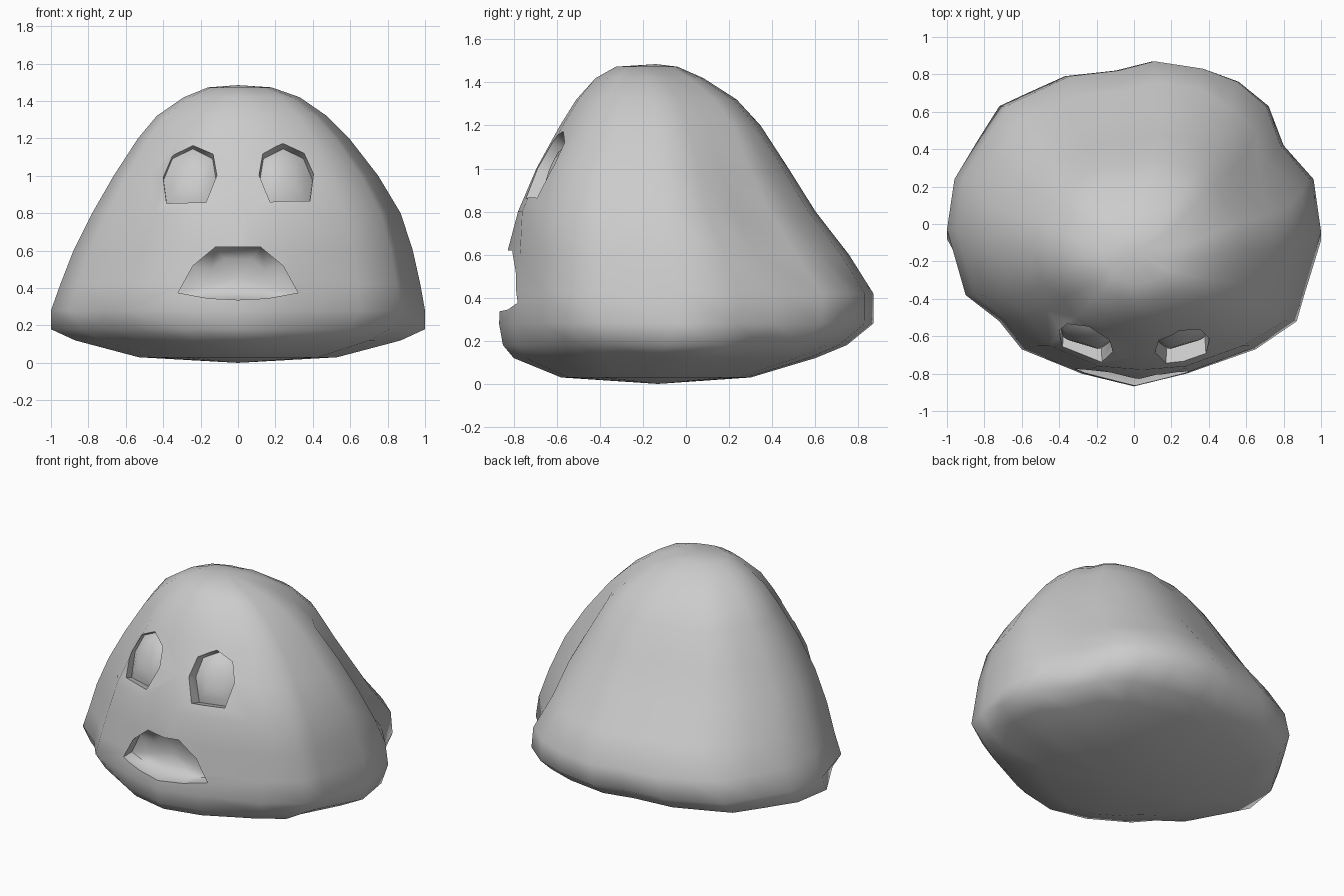
import bpy, bmesh, math

if "Cube" in bpy.data.objects:
    bpy.data.objects.remove(bpy.data.objects["Cube"])

gray = bpy.data.materials.new("plain_gray")
gray.diffuse_color = (0.6, 0.6, 0.6, 1)
gray.use_nodes = True
gray.node_tree.nodes["Principled BSDF"].inputs["Base Color"].default_value = gray.diffuse_color


def make_object(name, rings, start=None, end=None):
    """Loft equal-length rings; close each end with a centre point or a flat cap."""
    bm = bmesh.new()
    loops = [[bm.verts.new(p) for p in ring] for ring in rings]
    n = len(loops[0])
    for a, b in zip(loops, loops[1:]):
        for i in range(n):
            j = (i + 1) % n
            bm.faces.new((a[i], a[j], b[j], b[i]))
    for loop, tip in ((loops[0], start), (loops[-1], end)):
        if tip is None:
            bm.faces.new(loop)
        else:
            c = bm.verts.new(tip)
            for i in range(n):
                bm.faces.new((loop[i], loop[(i + 1) % n], c))
    bmesh.ops.recalc_face_normals(bm, faces=bm.faces)
    me = bpy.data.meshes.new(name)
    bm.to_mesh(me)
    bm.free()
    me.materials.append(gray)
    ob = bpy.data.objects.new(name, me)
    bpy.context.collection.objects.link(ob)
    return ob


# Uneven plan outline of the lump
outline = [(-1, -.03), (-.96, .24), (-.84, .44), (-.72, .63), (-.57, .70), (-.37, .79),
           (-.1, .82), (.1, .87), (.37, .83), (.56, .76), (.72, .63), (.80, .42),
           (.96, .24), (1, -.04), (.91, -.38), (.87, -.52), (.65, -.67), (.28, -.80),
           (0, -.868), (-.28, -.80), (-.6, -.67), (-.72, -.52), (-.9, -.38)]

# Height, left, right, front and back of each level
levels = [(.03, -.53, .53, -.58, .30), (.12, -.87, .87, -.80, .60),
          (.18, -1.0, 1.0, -.85, .745), (.28, -1.0, 1.0, -.868, .868),
          (.42, -.95, .975, -.86, .868), (.60, -.88, .935, -.833, .755),
          (.80, -.78, .87, -.78, .60), (1.0, -.665, .75, -.695, .475),
          (1.2, -.535, .595, -.585, .345), (1.32, -.435, .475, -.51, .235),
          (1.42, -.29, .33, -.42, .08), (1.473, -.16, .18, -.325, -.04)]


def level_ring(z, left, right, front, back):
    cx, cy = (left + right) / 2, (front + back) / 2
    hx, hy = (right - left) / 2, (back - front) / 2
    ring = []
    for x, y in outline:
        # Rounded-off corners: low at the front, mid height at the back right
        k = 1
        if z < .2 and y < -.3 and abs(x) > .5:
            k = .93
        elif .5 < z < 1.1 and x > .5 and y > .3:
            k = .95
        # The face is a little flatter across the eyes
        if .7 < z < 1.35 and y < -.6 and x != 0:
            y *= 1.055
        ring.append((cx + k * x * hx, cy + k * y / .868 * hy, z))
    return ring


body = make_object("body", [level_ring(*l) for l in levels],
                   (0, -.13, 0), (0, -.14, 1.485))


def scaled(points, s, cx, cz):
    return [(cx + (x - cx) * s, cz + (z - cz) * s) for x, z in points]


# Eye socket cutters, square to the sloping face, with a hollow end
# that leaves a bulging eyeball
eye = [(.11, 1.0), (.13, 1.12), (.24, 1.175), (.355, 1.12), (.405, 1.0),
       (.385, .85), (.17, .85)]


def eye_surface(x, z):
    return -.56 - .42 * (1.18 - z) + .3 * (x - .25)


cutters = []
for side, name in ((1, "right_eye_cutter"), (-1, "left_eye_cutter")):
    rings = []
    for s, depth in ((1.08, -.2), (.95, .055), (.72, .03), (.4, .015)):
        rings.append([(side * x, eye_surface(x, z) + depth, z - .4 * depth)
                      for x, z in scaled(eye, s, .258, 1.0)])
    cutters.append(make_object(name, rings, None,
                               (side * .258, eye_surface(.258, 1.0) + .01, 1.0)))

# Mouth cutter, a shallow bowl behind a thin upper edge
mouth = [(-.32, .375), (-.24, .52), (-.12, .62), (.12, .62), (.24, .52), (.32, .375),
         (.16, .345), (0, .337), (-.16, .345)]
mouth_rings = [[(x, -1.2, z) for x, z in mouth],
               [(x, -.77 + .28 * abs(x) - .04 * (z - .34), z) for x, z in mouth],
               [(x, -.71 + .1 * abs(x), z) for x, z in scaled(mouth, .6, 0, .46)]]
cutters.append(make_object("mouth_cutter", mouth_rings, None, (0, -.695, .46)))

for cutter in cutters:
    cut = body.modifiers.new("cut", 'BOOLEAN')
    cut.operation = 'DIFFERENCE'
    cut.solver = 'EXACT'
    cut.object = cutter

# Bake the modifiers and remove the cutters
bpy.context.view_layer.update()
bpy.context.view_layer.objects.active = body
body.select_set(True)
for m in list(body.modifiers):
    bpy.ops.object.modifier_apply(modifier=m.name)
for cutter in cutters:
    bpy.data.objects.remove(cutter)
bpy.ops.object.shade_smooth_by_angle(angle=math.radians(66))
